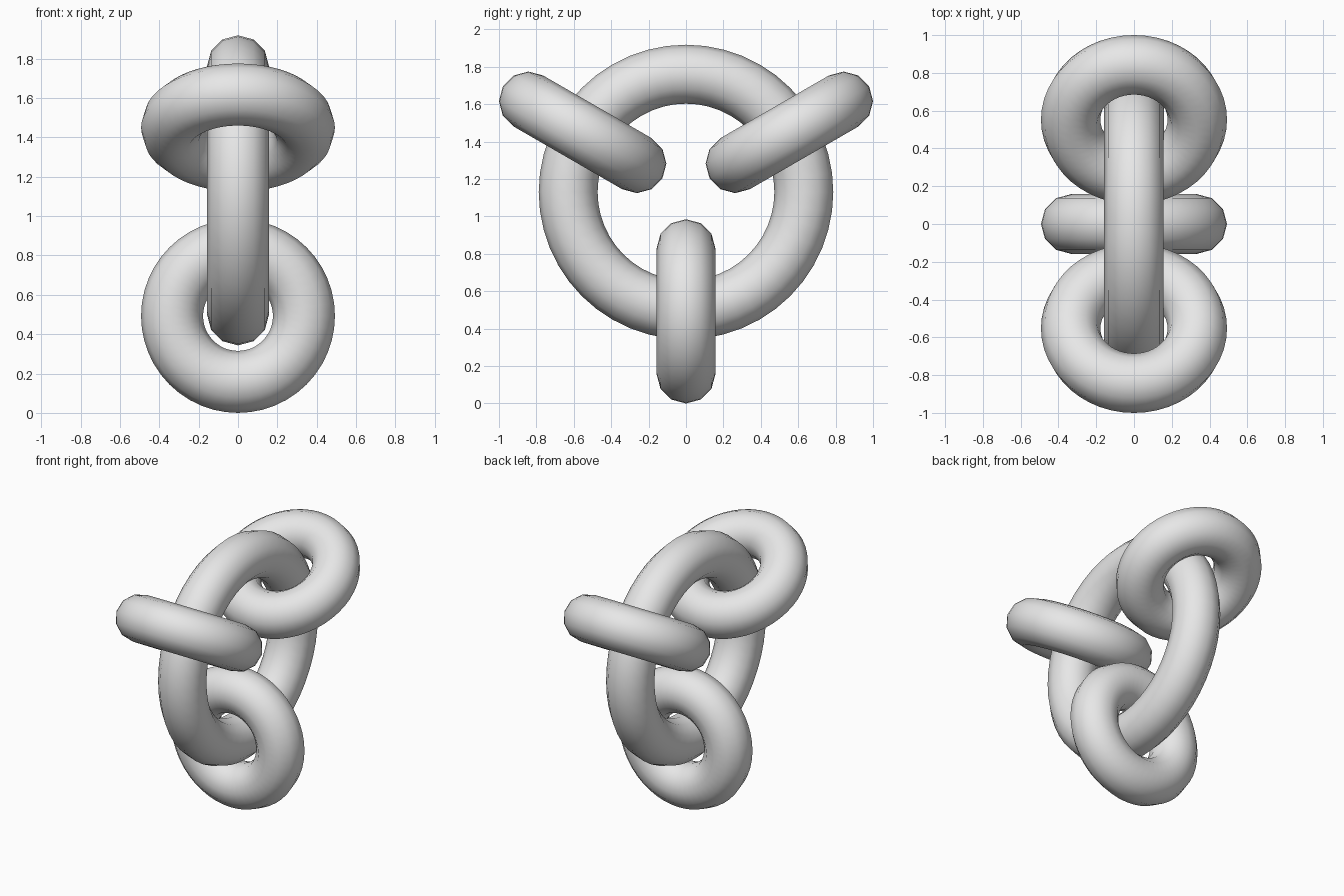
import bpy
import math

if "Cube" in bpy.data.objects:
    bpy.data.objects.remove(bpy.data.objects["Cube"])

TUBE = 0.1575          # shared tube radius
BIG_R = 0.63           # big ring centreline radius
SMALL_R = 0.335        # small ring centreline radius
OFFSET = 0.638         # small ring distance from the hub
HUB_Z = OFFSET + SMALL_R + TUBE

grey = bpy.data.materials.new("plain_grey")
grey.diffuse_color = (0.8, 0.8, 0.8, 1)
grey.use_nodes = True
grey.node_tree.nodes["Principled BSDF"].inputs["Base Color"].default_value = grey.diffuse_color


def ring(name, radius, location, rotation):
    bpy.ops.mesh.primitive_torus_add(
        major_radius=radius, minor_radius=TUBE,
        major_segments=48, minor_segments=12,
        location=location, rotation=rotation)
    ob = bpy.context.object
    ob.name = name
    ob.data.materials.append(grey)
    bpy.ops.object.shade_smooth()
    return ob


# Upright main ring
ring("main_ring", BIG_R, (0, 0, HUB_Z), (0, math.pi / 2, 0))

# Three small rings threaded on the main ring, 120 degrees apart
for name, deg in (("bottom_ring", -90), ("back_ring", 30), ("front_ring", 150)):
    a = math.radians(deg)
    ring(name, SMALL_R,
         (0, OFFSET * math.cos(a), HUB_Z + OFFSET * math.sin(a)),
         (a, 0, 0))
